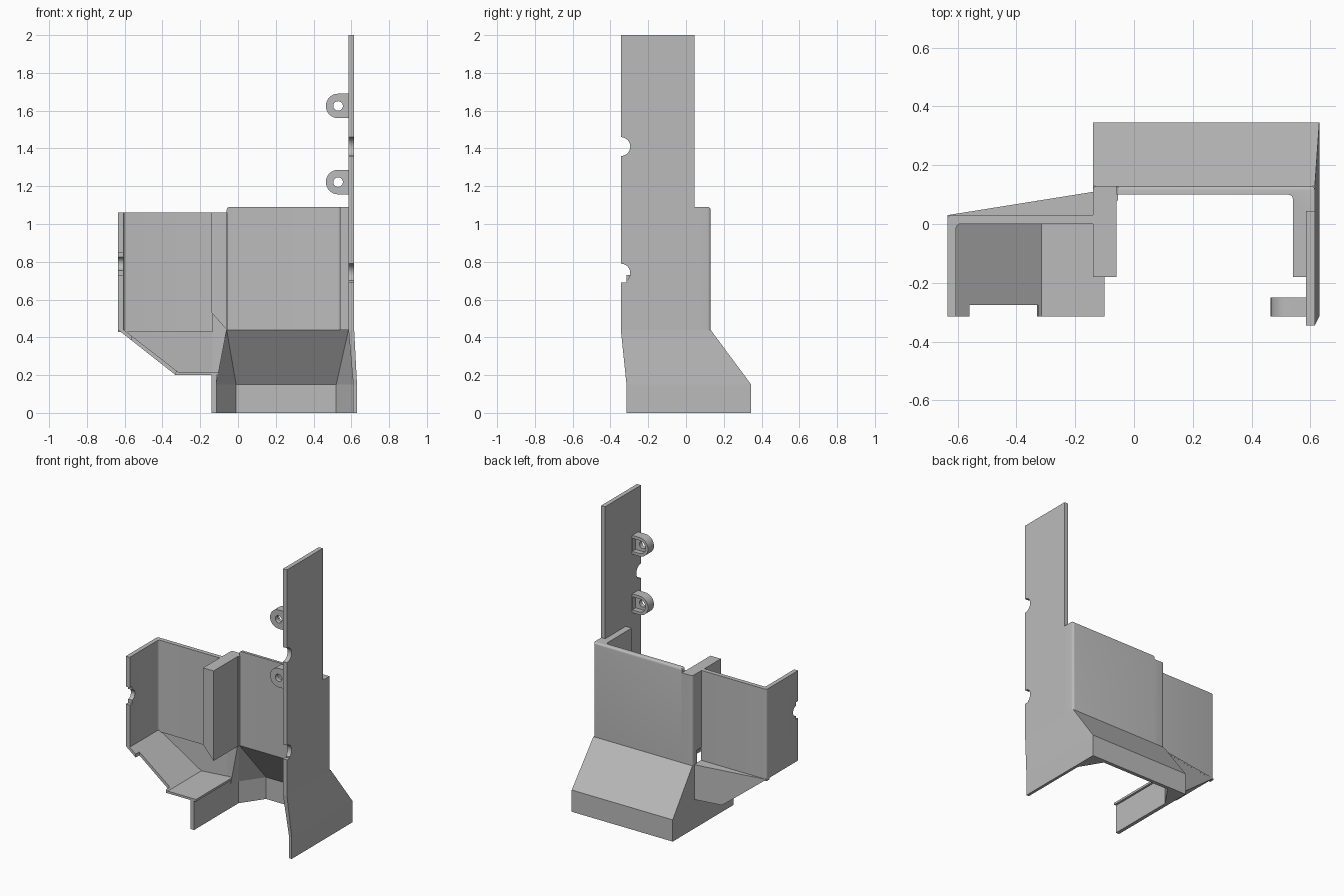
import bpy, bmesh, math
from mathutils import Matrix, Vector

cube = bpy.data.objects.get("Cube")
if cube:
    bpy.data.objects.remove(cube, do_unlink=True)

GREY = (0.5, 0.5, 0.5, 1)
mat = bpy.data.materials.new("plain_grey")
mat.use_nodes = True
mat.diffuse_color = GREY
mat.node_tree.nodes["Principled BSDF"].inputs["Base Color"].default_value = GREY


def finish(name, bm, round_edge=None, radius=0.02):
    bmesh.ops.remove_doubles(bm, verts=bm.verts, dist=0.0005)
    bmesh.ops.recalc_face_normals(bm, faces=bm.faces)
    if round_edge:
        chosen = [e for e in bm.edges if round_edge(e.verts[0].co, e.verts[1].co)]
        bmesh.ops.bevel(bm, geom=chosen, offset=radius, segments=4, profile=0.5, affect='EDGES')
    me = bpy.data.meshes.new(name)
    bm.to_mesh(me)
    bm.free()
    me.materials.append(mat)
    ob = bpy.data.objects.new(name, me)
    bpy.context.collection.objects.link(ob)
    return ob


def loft(name, rings, **kw):
    """Closed solid through matching rings of 3D points."""
    bm = bmesh.new()
    rows = [[bm.verts.new(p) for p in r] for r in rings]
    n = len(rows[0])
    bm.faces.new(rows[0])
    bm.faces.new(rows[-1])
    for a, b in zip(rows, rows[1:]):
        for i in range(n):
            j = (i + 1) % n
            bm.faces.new((a[i], a[j], b[j], b[i]))
    return finish(name, bm, **kw)


def plan(name, pts, z0, z1, **kw):
    return loft(name, [[(x, y, z) for x, y in pts] for z in (z0, z1)], **kw)


def side(name, pts, y0, y1, **kw):
    """Front-view outline pushed from y0(x) to y1(x)."""
    return loft(name, [[(x, f(x) if callable(f) else f, z) for x, z in pts] for f in (y0, y1)], **kw)


def box(name, x, y, z, **kw):
    return plan(name, [(x[0], y[0]), (x[1], y[0]), (x[1], y[1]), (x[0], y[1])], *z, **kw)


def cylinder(name, centre, r, length, axis):
    bm = bmesh.new()
    bmesh.ops.create_cone(bm, cap_ends=True, segments=32, radius1=r, radius2=r, depth=length)
    rot = Matrix.Rotation(math.pi / 2, 4, 'Y' if axis == 'X' else 'X')
    bm.transform(Matrix.Translation(Vector(centre)) @ rot)
    return finish(name, bm)


def combine(target, tool, operation='DIFFERENCE'):
    tool.hide_render = True
    mod = target.modifiers.new("shape", 'BOOLEAN')
    mod.operation, mod.object, mod.solver = operation, tool, 'EXACT'
    bpy.context.view_layer.objects.active = target
    bpy.ops.object.modifier_apply(modifier=mod.name)
    bpy.data.objects.remove(tool, do_unlink=True)


def upright(a, b):
    return abs(a.x - b.x) + abs(a.y - b.y) < 0.001


# Base skirt and its sloping hood
low = [(.63, -.315), (.63, .345), (-.14, .345), (-.14, -.315), (-.115, -.315),
       (-.115, .17), (-.01, .32), (.52, .32), (.61, .17), (.61, -.315)]
plan("base_skirt", low, 0, .15)
hood_low = list(low)
hood_low[3], hood_low[4] = (-.14, .08), (-.115, .08)
hood_top = [(.615, -.345), (.615, .13), (-.14, .13), (-.14, .08), (-.06, .08),
            (-.06, .10), (-.06, .10), (.585, .10), (.585, .10), (.585, -.345)]
loft("sloping_hood", [[(x, y, .15) for x, y in hood_low], [(x, y, .44) for x, y in hood_top]])
box("skirt_step", (-.14, -.115), (-.315, .08), (.15, .205))

# Tall side plate with edge notches
plate = box("side_plate", (.585, .615), (-.345, .045), (.44, 2))
for z in (1.41, .74):
    combine(plate, cylinder("notch", (.6, -.345, z), .05, .1, 'X'))
combine(plate, box("notch_step", (.5, .7), (-.4, -.315), (.69, .74)))

# Centre back wall with its right return
centre = [(.615, .04), (.615, .13), (-.06, .13), (-.06, .10), (.54, .10),
          (.54, -.18), (.59, -.18), (.59, .04)]
plan("centre_wall", centre, .44, 1.09, radius=.015, round_edge=lambda a, b:
     (upright(a, b) and a.y > .09 and a.x > .5)
     or (min(a.z, b.z) > 1 and min(a.y, b.y) > .12)
     or (min(a.z, b.z) > 1 and max(a.x, b.x) < 0))

# Divider between the compartments
side("divider", [(-.14, .53), (-.06, .44), (-.06, 1.06), (-.14, 1.06)], -.18, .1)
box("divider_back", (-.14, -.055), (.08, .13), (.44, 1.06), radius=.015,
    round_edge=lambda a, b: upright(a, b) and a.y > .12 and a.x < -.1)

# Left compartment walls
left = [(-.635, -.315), (-.635, .03), (-.135, .03), (-.135, 0), (-.605, 0), (-.605, -.315)]
walls = plan("left_walls", left, .44, 1.06, radius=.015, round_edge=lambda a, b:
             upright(a, b) and a.x < -.6 and a.y > -.1)
combine(walls, box("notch_slot", (-.7, -.59), (-.4, -.29), (.73, .85)))
combine(walls, cylinder("notch_round", (-.62, -.295, .79), .036, .1, 'X'))


# Left compartment floor, with a slanted back wall
def back(x):
    return .03 + (min(x, -.14) + .635) * .16


def back_inner(x):
    return back(x) - .03


slope = side("sloping_floor", [(-.635, .44), (-.33, .2), (-.315, .215), (-.605, .44)], -.315, back)
combine(slope, box("slope_cut", (-.56, -.327), (-.4, -.275), (.1, .5)))
box("flat_floor", (-.33, -.1), (-.315, .08), (.2, .215))
side("slanted_back", [(-.635, .44), (-.33, .2), (-.135, .2), (-.135, .44)], back_inner, back)
plan("back_ledge", [(-.635, .03), (-.635, 0), (-.135, 0), (-.135, .11)], .428, .44)

# Fixing lugs with a recess at the back
for i, z in enumerate((1.625, 1.222)):
    lug = cylinder(f"fixing_lug_{i + 1}", (.53, -.2825, z), .065, .065, 'Y')
    combine(lug, box("lug_arm", (.53, .59), (-.315, -.25), (z - .065, z + .065)), 'UNION')
    combine(lug, cylinder("lug_hole", (.53, -.28, z), .025, .2, 'Y'))
    combine(lug, cylinder("lug_recess", (.53, -.26, z), .045, .05, 'Y'))
    combine(lug, box("lug_slot", (.53, .584), (-.285, -.235), (z - .045, z + .045)))

# Smooth only the rounded surfaces
for ob in bpy.context.collection.objects:
    if ob.type == 'MESH' and mat.name in ob.data.materials:
        bpy.ops.object.select_all(action='DESELECT')
        ob.select_set(True)
        bpy.context.view_layer.objects.active = ob
        bpy.ops.object.shade_smooth_by_angle(angle=math.radians(30))
